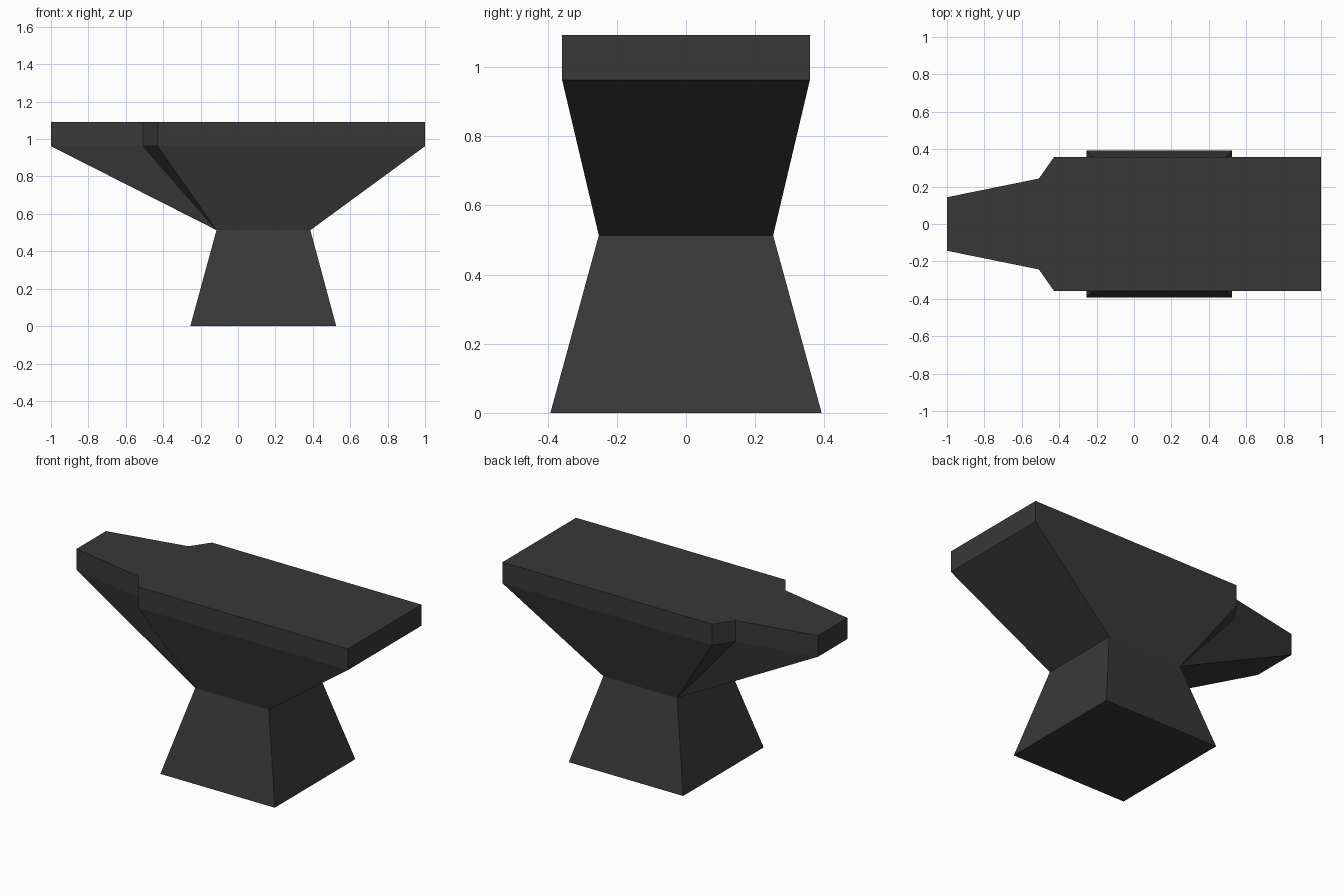
import bpy
import bmesh

if "Cube" in bpy.data.objects:
    bpy.data.objects.remove(bpy.data.objects["Cube"], do_unlink=True)

iron = bpy.data.materials.new("dark iron")
iron.use_nodes = True
iron.diffuse_color = (0.04, 0.04, 0.04, 1)
iron.node_tree.nodes["Principled BSDF"].inputs["Base Color"].default_value = (0.04, 0.04, 0.04, 1)


def loft(name, sections, cap):
    """Skin sections given as (z, half outline from heel to horn); cap closes section 'cap'."""
    bm = bmesh.new()
    rings = []
    for z, half in sections:
        outline = half + [(x, -y) for x, y in reversed(half)]
        rings.append([bm.verts.new((x, y, z)) for x, y in outline])
    for low, high in zip(rings, rings[1:]):
        for i in range(len(low)):
            j = (i + 1) % len(low)
            bm.faces.new((low[i], low[j], high[j], high[i]))
    bm.faces.new(rings[cap])
    # Repeated outline points collapse, turning quads into triangles
    bmesh.ops.remove_doubles(bm, verts=bm.verts[:], dist=0.0001)
    bmesh.ops.recalc_face_normals(bm, faces=bm.faces[:])
    mesh = bpy.data.meshes.new(name)
    bm.to_mesh(mesh)
    bm.free()
    mesh.materials.append(iron)
    obj = bpy.data.objects.new(name, mesh)
    bpy.context.collection.objects.link(obj)
    return obj


foot = [(0.525, 0.392), (-0.255, 0.392)]
waist = [(0.387, 0.252), (-0.115, 0.252)]
face = [(1, 0.358), (-0.428, 0.358), (-0.508, 0.243), (-1, 0.143)]

# Flared foot, open where it meets the body
loft("anvil_base", [(0, foot), (0.513, waist)], cap=0)

# Body fanning out from the waist to the striking face and horn
neck = [waist[0]] + [waist[1]] * 3
loft("anvil_body", [(0.513, neck), (0.962, face), (1.092, face)], cap=-1)
